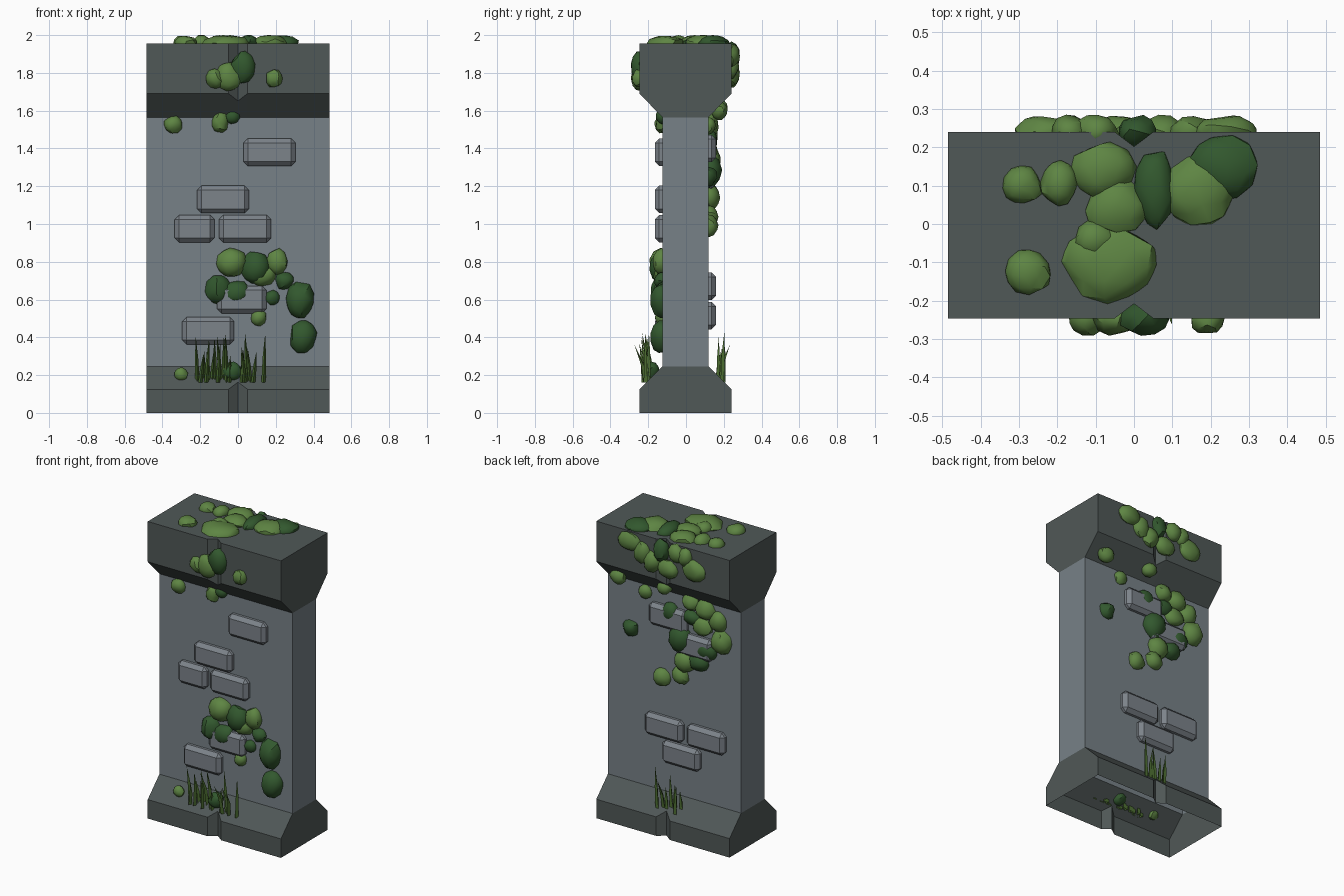
import bpy, bmesh, math, random
from mathutils import Vector, Matrix

if "Cube" in bpy.data.objects:
    bpy.data.objects.remove(bpy.data.objects["Cube"])

random.seed(4)
Y0 = -0.003            # slight depth offset of the stonework
WALL, EDGE, NOTCH = 0.122, 0.243, 0.205   # half depths


def material(name, rgb):
    m = bpy.data.materials.new(name)
    lin = [(c / 255 / 12.92) if c < 11 else ((c / 255 + 0.055) / 1.055) ** 2.4 for c in rgb]
    m.diffuse_color = (*lin, 1)
    m.use_nodes = True
    m.node_tree.nodes["Principled BSDF"].inputs["Base Color"].default_value = m.diffuse_color
    return m


DARK = material("dark_stone", (80, 88, 87))
GREY = material("wall_stone", (119, 129, 135))
BRICK = material("brick_stone", (124, 131, 138))
LIGHT_MOSS = material("light_moss", (94, 133, 67))
DARK_MOSS = material("dark_moss", (50, 88, 46))
GRASS = material("grass_green", (78, 112, 50))


def finish(bm, name, mats, smooth=None):
    bmesh.ops.recalc_face_normals(bm, faces=bm.faces)
    me = bpy.data.meshes.new(name)
    bm.to_mesh(me)
    bm.free()
    for m in mats:
        me.materials.append(m)
    ob = bpy.data.objects.new(name, me)
    bpy.context.collection.objects.link(ob)
    if smooth:
        bpy.ops.object.select_all(action='DESELECT')
        ob.select_set(True)
        bpy.context.view_layer.objects.active = ob
        bpy.ops.object.shade_smooth_by_angle(angle=math.radians(smooth))
    return ob


# Pillar: side profile lofted along x, pulled in at x = 0 for the V grooves, open underneath
def section(bm, x, h):
    d = EDGE - h
    half = [(h, 0), (h, 0.125 + d), (WALL, 0.246), (WALL, 1.565), (h, 1.69 - d), (h, 1.955)]
    pts = [(-y, z) for y, z in half] + [(y, z) for y, z in reversed(half)]
    return [bm.verts.new((x, y + Y0, z)) for y, z in pts]


bm = bmesh.new()
rings = [section(bm, x, h) for x, h in
         ((-0.485, EDGE), (-0.05, EDGE), (0, NOTCH), (0.05, EDGE), (0.485, EDGE))]
for a, b in zip(rings, rings[1:]):
    for i in range(11):
        f = bm.faces.new((a[i], a[i + 1], b[i + 1], b[i]))
        f.material_index = 1 if i in (2, 8) else 0
for r in (rings[0], rings[-1]):
    bm.faces.new(r[0:3] + r[9:12])
    bm.faces.new(r[2:4] + r[8:10]).material_index = 1
    bm.faces.new(r[3:9])
finish(bm, "pillar", [DARK, GREY])


# Bricks: bevelled blocks half sunk in the wall
def bricks(name, side, items):
    bm = bmesh.new()
    for x, z, w in items:
        mat = Matrix.Translation((x, side * WALL + Y0, z)) @ Matrix.Diagonal((w, 0.08, 0.145, 1))
        vs = bmesh.ops.create_cube(bm, size=1, matrix=mat)["verts"]
        es = list({e for v in vs for e in v.link_edges})
        bmesh.ops.bevel(bm, geom=es, offset=0.023, segments=1, affect='EDGES')
    finish(bm, name, [BRICK])


bricks("front_bricks", -1, [(0.167, 1.38, 0.275), (-0.08, 1.13, 0.275), (-0.23, 0.975, 0.21),
                            (0.037, 0.975, 0.275), (0.02, 0.6, 0.26), (-0.158, 0.435, 0.275)])
bricks("back_bricks", 1, [(0.065, 0.67, 0.275), (-0.24, 0.67, 0.275), (-0.06, 0.515, 0.275),
                          (0.036, 1.40, 0.275), (-0.15, 1.26, 0.275)])


# Moss: lumpy flattened blobs; each entry is u, v, radius u, radius v, shade
def moss(name, place, depth, items):
    bm = bmesh.new()
    for u, v, ru, rv, shade in items:
        vs = bmesh.ops.create_icosphere(bm, subdivisions=2, radius=1)["verts"]
        d = depth or min(0.07, 0.85 * min(ru, rv))
        turn = Matrix.Rotation(random.uniform(0, 6), 3, 'Z') @ Matrix.Rotation(random.uniform(0, 6), 3, 'X')
        # clamp along random directions to give flat cut sides
        cuts = [Vector([random.gauss(0, 1) for _ in range(3)]).normalized() for _ in range(7)]
        for vert in vs:
            p = turn @ vert.co
            for c in cuts:
                over = p.dot(c) - 0.83
                if over > 0:
                    p = p - c * over
            p = p * 1.04
            vert.co = place(u + p.x * ru, v + p.y * rv, p.z * d)
        for f in {f for w in vs for f in w.link_faces}:
            f.material_index = shade
    finish(bm, name, [LIGHT_MOSS, DARK_MOSS], 35)


def upright(y, side):
    return lambda u, v, d: Vector((u, side * (y + d) + Y0, v))


moss("front_wall_moss", upright(WALL, -1), None, [
    (-0.035, 0.8, 0.08, 0.08, 0), (0.09, 0.77, 0.08, 0.085, 1), (0.21, 0.8, 0.06, 0.07, 0),
    (-0.105, 0.65, 0.07, 0.08, 1), (-0.01, 0.64, 0.075, 0.065, 1), (0.13, 0.73, 0.07, 0.06, 0),
    (0.245, 0.7, 0.05, 0.05, 1), (0.18, 0.61, 0.04, 0.04, 1), (0.11, 0.505, 0.045, 0.045, 0),
    (0.33, 0.6, 0.075, 0.1, 1), (0.345, 0.4, 0.075, 0.09, 1),
    (-0.345, 1.525, 0.05, 0.05, 0), (-0.095, 1.54, 0.045, 0.06, 0), (-0.03, 1.57, 0.04, 0.04, 1)])
moss("front_base_moss", upright(0.18, -1), None, [
    (-0.3, 0.205, 0.037, 0.035, 0), (-0.03, 0.22, 0.05, 0.05, 1)])
moss("front_cap_moss", upright(EDGE, -1), 0.045, [
    (-0.12, 1.77, 0.05, 0.055, 0), (-0.05, 1.78, 0.07, 0.075, 0),
    (0.025, 1.83, 0.065, 0.085, 1), (0.19, 1.77, 0.045, 0.05, 0)])
moss("back_cap_moss", upright(EDGE, 1), 0.045, [
    (0.24, 1.89, 0.08, 0.065, 0), (0.15, 1.84, 0.06, 0.07, 0), (0.08, 1.8, 0.06, 0.07, 0),
    (0.01, 1.89, 0.05, 0.075, 1), (-0.04, 1.78, 0.07, 0.06, 0), (-0.1, 1.9, 0.06, 0.06, 0),
    (-0.17, 1.89, 0.05, 0.06, 0), (-0.23, 1.82, 0.08, 0.07, 0)])
moss("back_slope_moss", upright(0.18, 1), None, [
    (0.37, 1.6, 0.055, 0.05, 0), (0.03, 1.62, 0.05, 0.05, 0)])
moss("back_wall_moss", upright(WALL, 1), None, [
    (0.21, 1.52, 0.045, 0.045, 0), (0.315, 1.255, 0.055, 0.055, 1), (0.02, 1.44, 0.06, 0.06, 1),
    (-0.125, 1.54, 0.06, 0.06, 0), (-0.23, 1.52, 0.07, 0.065, 0), (-0.32, 1.46, 0.06, 0.07, 0),
    (-0.13, 1.44, 0.06, 0.05, 1), (-0.055, 1.28, 0.085, 0.09, 1), (-0.21, 1.4, 0.07, 0.06, 0),
    (-0.35, 1.34, 0.075, 0.08, 0), (-0.24, 1.25, 0.07, 0.06, 1), (-0.18, 1.16, 0.07, 0.06, 1),
    (-0.08, 1.14, 0.07, 0.07, 0), (0.085, 0.99, 0.06, 0.06, 0), (-0.05, 1.04, 0.06, 0.06, 0)])
moss("top_moss", lambda u, v, d: Vector((u, v, min(1.955 + d, 2.0))), 0.045, [
    (-0.29, 0.1, 0.052, 0.052, 0), (-0.275, -0.125, 0.06, 0.06, 0), (-0.195, 0.105, 0.05, 0.06, 0),
    (-0.08, 0.14, 0.085, 0.075, 0), (-0.045, 0.045, 0.085, 0.075, 0), (-0.06, -0.105, 0.13, 0.1, 0),
    (-0.1, -0.04, 0.06, 0.05, 0), (0.055, 0.09, 0.055, 0.11, 1), (0.17, 0.085, 0.1, 0.1, 0),
    (0.235, 0.15, 0.09, 0.085, 1)])


# Grass: three-sided bent blades rising from the base slope
def grass(name, side, items):
    bm = bmesh.new()
    for x, height in items:
        y = random.uniform(0.17, 0.22)
        lean, tilt = random.uniform(-0.01, 0.06), random.uniform(-0.02, 0.02)
        levels = []
        for t, r in ((0, 0.013), (0.5, 0.011)):
            c = Vector((x + tilt * t, side * (y + lean * t * t) + Y0, 0.16 + height * t))
            levels.append([bm.verts.new(c + Vector((math.cos(a) * r, math.sin(a) * r, 0)))
                           for a in (0.5, 2.6, 4.7)])
        tip = bm.verts.new((x + tilt, side * (y + lean) + Y0, 0.16 + height))
        lo, hi = levels
        for i in range(3):
            j = (i + 1) % 3
            bm.faces.new((lo[i], lo[j], hi[j], hi[i]))
            bm.faces.new((hi[i], hi[j], tip))
    finish(bm, name, [GRASS])


grass("front_grass", -1,
      [(-0.215 + 0.0155 * i, random.uniform(0.13, 0.27)) for i in range(12)]
      + [(0.02, 0.17), (0.035, 0.2), (0.05, 0.27), (0.065, 0.19), (0.08, 0.17), (0.135, 0.26)])
grass("back_grass", 1, [(0.07, 0.28), (0.03, 0.2), (0.005, 0.15), (-0.02, 0.24),
                        (-0.045, 0.18), (-0.065, 0.2), (-0.09, 0.15)])
